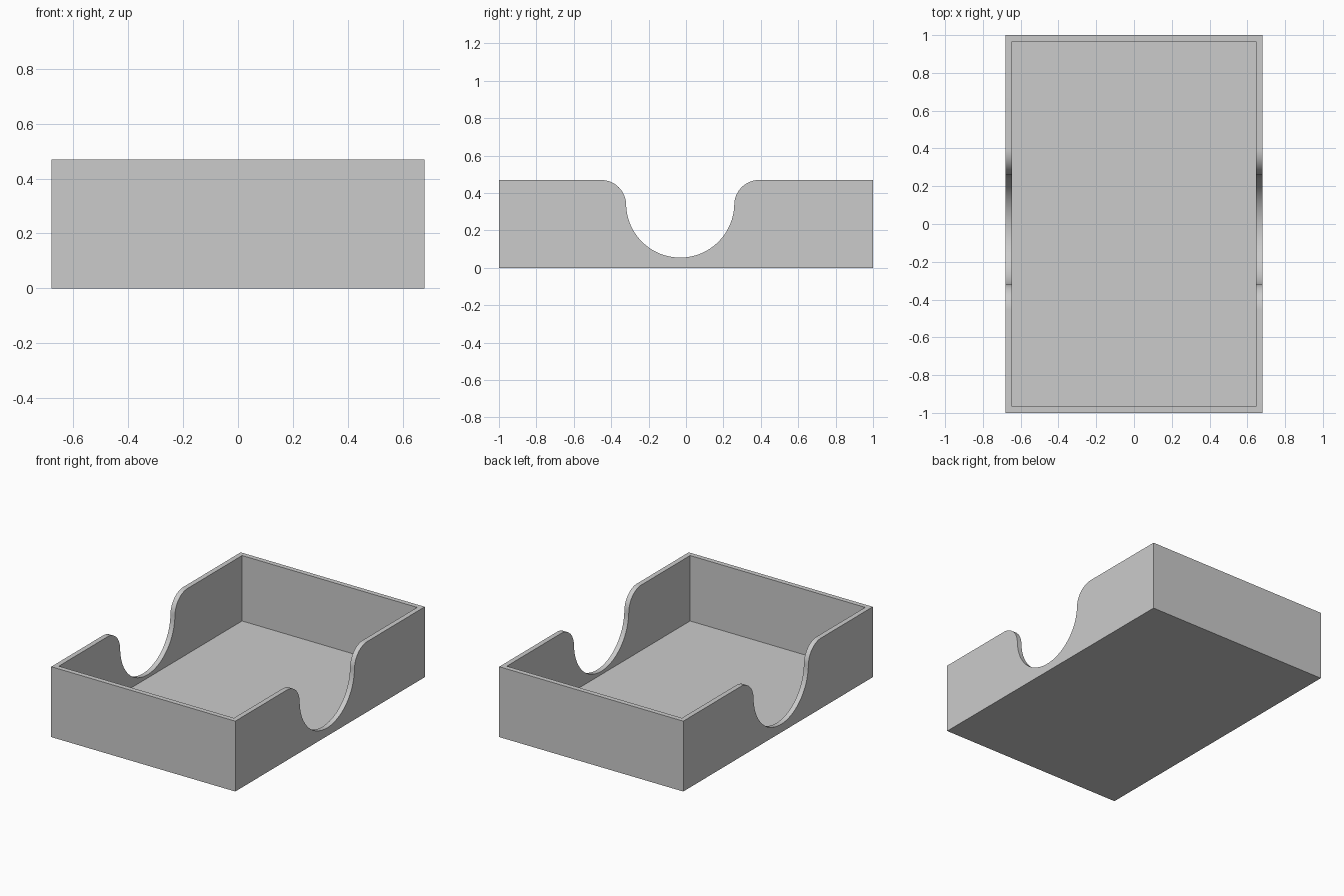
import bpy, bmesh
from math import pi, sin, cos, radians
from mathutils import Vector

if "Cube" in bpy.data.objects:
    bpy.data.objects.remove(bpy.data.objects["Cube"], do_unlink=True)

WIDTH, LENGTH, HEIGHT = 1.36, 2.0, 0.47
WALL = 0.033
NOTCH_Y, NOTCH_R, NOTCH_Z = -0.031, 0.289, 0.344
FILLET = 0.134

grey = bpy.data.materials.new("plain_grey")
grey.use_nodes = True
colour = (0.6, 0.6, 0.6, 1)
grey.diffuse_color = colour
grey.node_tree.nodes["Principled BSDF"].inputs["Base Color"].default_value = colour


def prism(name, profile, axis_vector):
    """Extrude a closed outline of 3D points along a vector."""
    bm = bmesh.new()
    face = bm.faces.new([bm.verts.new(p) for p in profile])
    grown = bmesh.ops.extrude_face_region(bm, geom=[face], use_keep_orig=True)
    moved = [v for v in grown["geom"] if isinstance(v, bmesh.types.BMVert)]
    bmesh.ops.translate(bm, verts=moved, vec=Vector(axis_vector))
    bmesh.ops.recalc_face_normals(bm, faces=bm.faces)
    mesh = bpy.data.meshes.new(name)
    bm.to_mesh(mesh)
    bm.free()
    mesh.materials.append(grey)
    obj = bpy.data.objects.new(name, mesh)
    bpy.context.collection.objects.link(obj)
    return obj


def box(name, w, l, z0, z1):
    x, y = w / 2, l / 2
    return prism(name, [(-x, -y, z0), (x, -y, z0), (x, y, z0), (-x, y, z0)], (0, 0, z1 - z0))


def arc(cy, cz, r, start, end, steps):
    angles = [start + (end - start) * i / steps for i in range(steps + 1)]
    return [(cy + r * cos(a), cz + r * sin(a)) for a in angles]


# Outer block, inner cavity
tray = box("tray", WIDTH, LENGTH, 0, HEIGHT)
cavity = box("cavity_cutter", WIDTH - 2 * WALL, LENGTH - 2 * WALL, WALL, HEIGHT + 0.2)

# Finger notch: round bowl with flared, rounded shoulders
shoulder = NOTCH_R + FILLET
fillet_z = HEIGHT - FILLET
outline = arc(NOTCH_Y - shoulder, fillet_z, FILLET, pi / 2, 0, 16)
outline += arc(NOTCH_Y, NOTCH_Z, NOTCH_R, pi + 0.06, 2 * pi - 0.06, 48)
outline += arc(NOTCH_Y + shoulder, fillet_z, FILLET, pi, pi / 2, 16)
outline += [(NOTCH_Y + shoulder, HEIGHT + 0.1), (NOTCH_Y - shoulder, HEIGHT + 0.1)]
notch = prism("notch_cutter", [(-1, y, z) for y, z in outline], (2, 0, 0))

# Carve the block, then discard the cutters
bpy.context.view_layer.objects.active = tray
for cutter in (cavity, notch):
    cutter.hide_render = True
    cut = tray.modifiers.new(cutter.name, "BOOLEAN")
    cut.operation = "DIFFERENCE"
    cut.solver = "EXACT"
    cut.object = cutter
    bpy.ops.object.modifier_apply(modifier=cut.name)
    bpy.data.objects.remove(cutter, do_unlink=True)

# Smooth the notch curve, keep the box edges sharp
bpy.ops.object.select_all(action="DESELECT")
tray.select_set(True)
bpy.ops.object.shade_smooth_by_angle(angle=radians(30))
